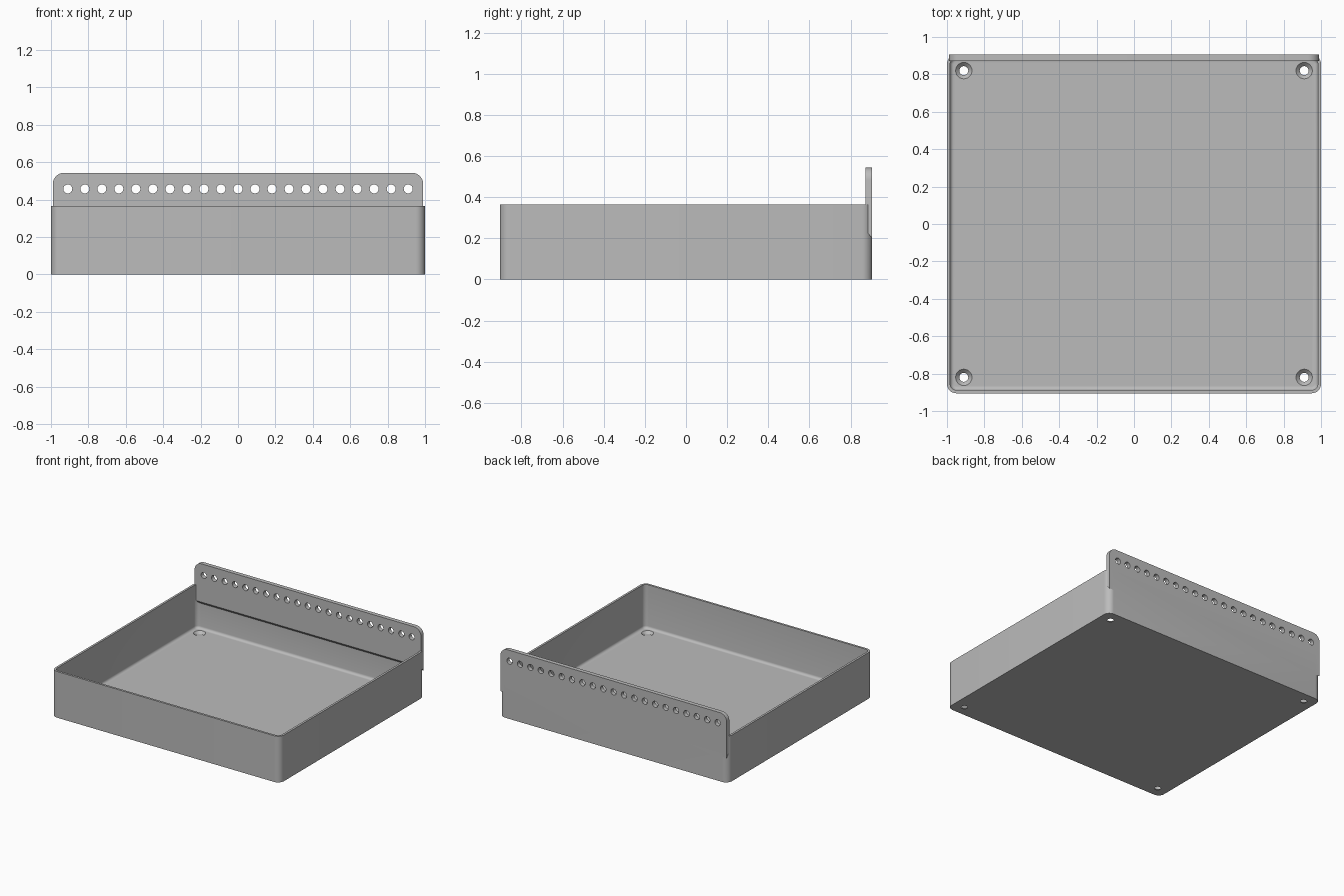
import bpy, bmesh, math
from mathutils import Matrix

cube = bpy.data.objects.get("Cube")
if cube:
    bpy.data.objects.remove(cube, do_unlink=True)

HX, HY, HEIGHT, WALL, CORNER = 1.0, 0.905, 0.365, 0.017, 0.05
FLOOR, FILLET = 0.02, 0.02

grey = bpy.data.materials.new("plain_grey")
grey.use_nodes = True
grey.diffuse_color = (0.5, 0.5, 0.5, 1)
grey.node_tree.nodes["Principled BSDF"].inputs["Base Color"].default_value = (0.5, 0.5, 0.5, 1)


def make_object(name, bm):
    bmesh.ops.recalc_face_normals(bm, faces=bm.faces)
    mesh = bpy.data.meshes.new(name)
    bm.to_mesh(mesh)
    bm.free()
    mesh.materials.append(grey)
    obj = bpy.data.objects.new(name, mesh)
    bpy.context.collection.objects.link(obj)
    return obj


def rounded_ring(bm, inset, z, steps=8):
    r = CORNER - inset
    ring = []
    for quarter, (sx, sy) in enumerate([(1, 1), (-1, 1), (-1, -1), (1, -1)]):
        for i in range(steps + 1):
            a = math.pi / 2 * (quarter + i / steps)
            ring.append(bm.verts.new((sx * (HX - CORNER) + r * math.cos(a),
                                      sy * (HY - CORNER) + r * math.sin(a), z)))
    return ring


def combine(target, other, operation):
    other.hide_render = True
    mod = target.modifiers.new(operation, "BOOLEAN")
    mod.operation, mod.solver, mod.object = operation, "EXACT", other
    bpy.context.view_layer.objects.active = target
    bpy.ops.object.modifier_apply(modifier=mod.name)
    bpy.data.objects.remove(other, do_unlink=True)


def cone(bm, low, high, depth, matrix):
    bmesh.ops.create_cone(bm, cap_ends=True, segments=24, radius1=low,
                          radius2=high, depth=depth, matrix=matrix)


# Open tray: outer wall, rim, inner wall, filleted floor
bm = bmesh.new()
profile = [(0, 0), (0, HEIGHT), (WALL, HEIGHT)]
for i in range(6):
    a = math.pi / 2 * i / 5
    profile.append((WALL + FILLET * (1 - math.cos(a)),
                    FLOOR + FILLET * (1 - math.sin(a))))
rings = [rounded_ring(bm, *p) for p in profile]
for lower, upper in zip(rings, rings[1:]):
    for i in range(len(lower)):
        j = (i + 1) % len(lower)
        bm.faces.new((lower[i], lower[j], upper[j], upper[i]))
bm.faces.new(rings[0])
bm.faces.new(rings[-1])
tray = make_object("wall_tray", bm)

# Thicker mounting rail along the back, with a sloped underside
bm = bmesh.new()
section = [(0.872, 0.24), (HY, 0.2), (HY, 0.543), (0.872, 0.543)]
ends = [[bm.verts.new((x, y, z)) for y, z in section] for x in (-0.99, 0.99)]
for end in ends:
    bm.faces.new(end)
for i in range(4):
    j = (i + 1) % 4
    bm.faces.new((ends[0][i], ends[0][j], ends[1][j], ends[1][i]))
top_corners = [e for e in bm.edges
               if all(v.co.z > 0.5 for v in e.verts)
               and e.verts[0].co.x == e.verts[1].co.x]
bmesh.ops.bevel(bm, geom=top_corners, offset=0.06, segments=8, profile=0.5, affect="EDGES")
combine(tray, make_object("mounting_rail", bm), "UNION")

# Row of round holes through the rail
bm = bmesh.new()
for i in range(-10, 11):
    place = Matrix.Translation((i * 0.091, 0.89, 0.457)) @ Matrix.Rotation(math.pi / 2, 4, "X")
    cone(bm, 0.024, 0.024, 0.2, place)
combine(tray, make_object("rail_hole_cutter", bm), "DIFFERENCE")

# Countersunk screw holes in the floor corners
for name, low, high, depth, z in [("screw_hole_cutter", 0.024, 0.024, 0.1, 0),
                                  ("countersink_cutter", 0.024, 0.044, 0.02, 0.0101)]:
    bm = bmesh.new()
    for x in (-0.91, 0.91):
        for y in (-0.82, 0.82):
            cone(bm, low, high, depth, Matrix.Translation((x, y, z)))
    combine(tray, make_object(name, bm), "DIFFERENCE")

# Smooth the rounded corners, keep the sharp edges
bpy.ops.object.select_all(action="DESELECT")
tray.select_set(True)
bpy.context.view_layer.objects.active = tray
bpy.ops.object.shade_smooth_by_angle(angle=math.radians(30))
